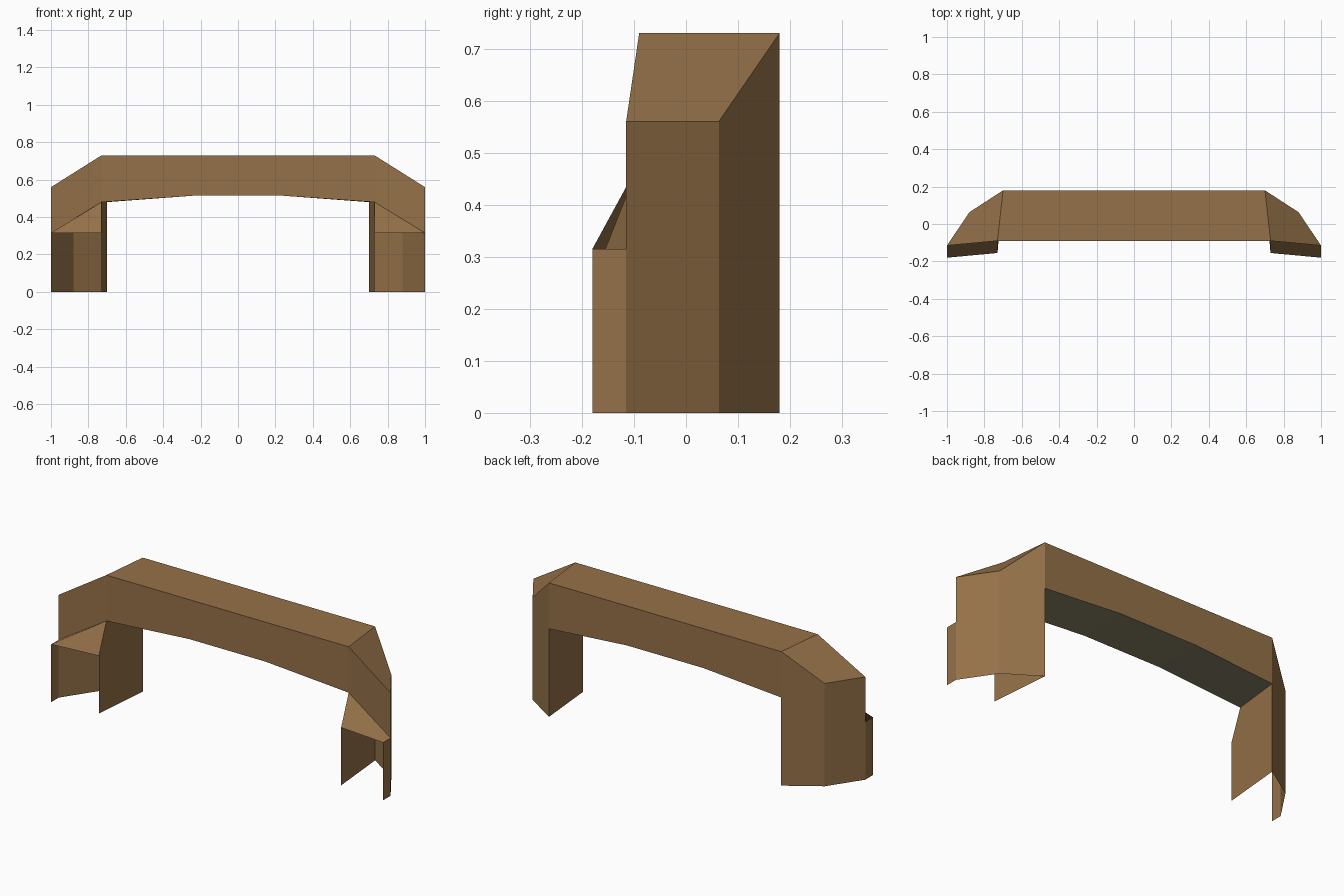
import bpy

cube = bpy.data.objects.get("Cube")
if cube:
    bpy.data.objects.remove(cube, do_unlink=True)


def flat_material(name, colour):
    mat = bpy.data.materials.new(name)
    mat.use_nodes = True
    mat.diffuse_color = (*colour, 1)
    mat.node_tree.nodes["Principled BSDF"].inputs["Base Color"].default_value = (*colour, 1)
    return mat


brown = flat_material("wood brown", (0.30, 0.165, 0.065))
olive = flat_material("shadow olive", (0.26, 0.23, 0.14))


def build(name, faces, mat):
    """Make a welded, flat-shaded object from faces given as point lists."""
    points = list(dict.fromkeys(p for f in faces for p in f))
    mesh = bpy.data.meshes.new(name)
    mesh.from_pydata(points, [], [[points.index(p) for p in f] for f in faces])
    mesh.materials.append(mat)
    mesh.update()
    obj = bpy.data.objects.new(name, mesh)
    bpy.context.collection.objects.link(obj)


# Shared heights and depths
TOP, SHOULDER, SPRING, CROWN, PAD = 0.73, 0.56, 0.48, 0.515, 0.315
FRONT, BACK = (0.73, -0.09), (0.70, 0.18)
ARCH = 0.23

# Beam: front and back arched walls, flat top and arched underside


def beam_wall(x, y):
    return [(x, y, TOP), (-x, y, TOP), (-x, y, SPRING),
            (-ARCH, y, CROWN), (ARCH, y, CROWN), (x, y, SPRING)]


front_wall, back_wall = beam_wall(*FRONT), beam_wall(*BACK)
top = [front_wall[1], front_wall[0], back_wall[0], back_wall[1]]
build("beam", [front_wall, back_wall[::-1], top], brown)

underside = [[front_wall[i], front_wall[i + 1], back_wall[i + 1], back_wall[i]]
             for i in (2, 3, 4)]
build("beam_underside", [f[::-1] for f in underside], olive)

# Legs: open-fronted channels with a sloped shoulder and a hooded front
for side, name in ((1, "left_leg"), (-1, "right_leg")):
    def at(plan, z):
        return (side * plan[0], plan[1], z)

    outer, rear = (1.0, -0.115), (0.88, 0.063)
    lip_out, lip_in = (1.0, -0.18), (0.73, -0.155)

    hood = [at(lip_in, PAD), at(lip_out, PAD), at(outer, PAD), at(FRONT, SPRING)]
    if side < 0:
        hood = hood[1:] + hood[:1]

    faces = [
        # shoulder slope
        [at(FRONT, TOP), at(outer, SHOULDER), at(rear, SHOULDER), at(BACK, TOP)],
        # shoulder front
        [at(FRONT, SPRING), at(outer, PAD), at(outer, SHOULDER), at(FRONT, TOP)],
        # hood over the open front
        hood,
        # lip, outer wall and rear wall
        [at(lip_out, 0), at(outer, 0), at(outer, PAD), at(lip_out, PAD)],
        [at(outer, 0), at(rear, 0), at(rear, SHOULDER), at(outer, SHOULDER), at(outer, PAD)],
        [at(rear, 0), at(BACK, 0), at(BACK, SPRING), at(BACK, TOP), at(rear, SHOULDER)],
        # inner wall
        [at(BACK, 0), at(lip_in, 0), at(lip_in, PAD), at(FRONT, SPRING), at(BACK, SPRING)],
    ]
    if side < 0:
        faces = [f[:1] + f[:0:-1] for f in faces]
    build(name, faces, brown)
